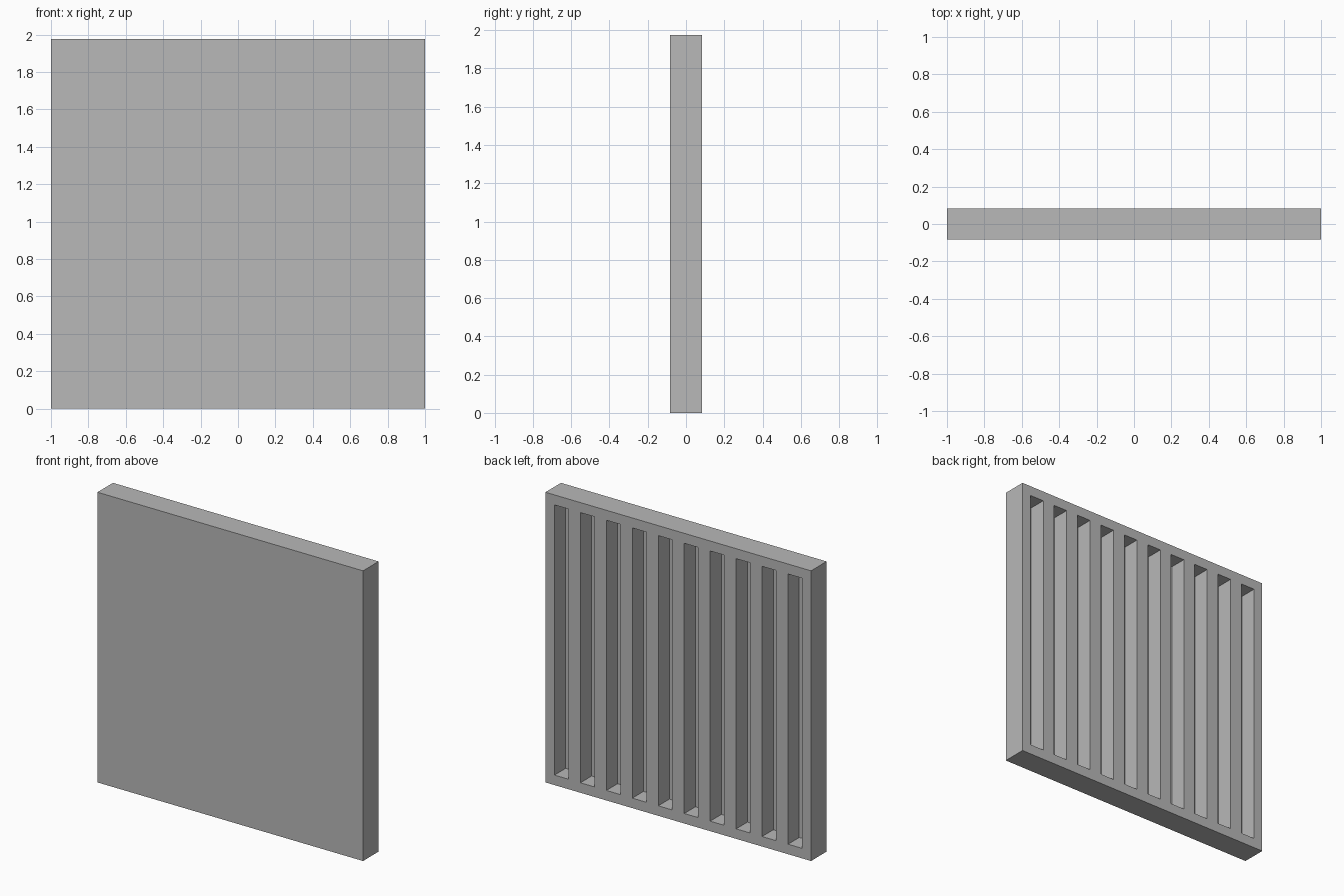
import bpy

WIDTH, DEPTH, HEIGHT = 2.0, 0.167, 1.975
SLOTS = 10
MARGIN = 0.068       # solid rim around the slots
SLOT_WIDTH = 0.105
SLOT_DEPTH = 0.12

cube = bpy.data.objects.get("Cube")
if cube:
    bpy.data.objects.remove(cube, do_unlink=True)

grey = bpy.data.materials.new("plain grey")
grey.use_nodes = True
colour = (0.48, 0.48, 0.48, 1)
grey.diffuse_color = colour
grey.node_tree.nodes["Principled BSDF"].inputs["Base Color"].default_value = colour


def box(name, size, centre):
    bpy.ops.mesh.primitive_cube_add(size=1, location=centre)
    ob = bpy.context.object
    ob.name = name
    ob.scale = size
    bpy.ops.object.transform_apply(location=False, rotation=False, scale=True)
    ob.data.materials.append(grey)
    return ob


# Solid slab with a plain front
panel = box("slotted_panel", (WIDTH, DEPTH, HEIGHT), (0, 0, HEIGHT / 2))

# Row of upright slots cut into the back, leaving ribs between them
first = -WIDTH / 2 + MARGIN + SLOT_WIDTH / 2
pitch = -2 * first / (SLOTS - 1)
cutter = box("slot_cutter", (SLOT_WIDTH, SLOT_DEPTH * 2, HEIGHT - 2 * MARGIN),
             (first, DEPTH / 2, HEIGHT / 2))
row = cutter.modifiers.new("slot row", "ARRAY")
row.count = SLOTS
row.use_relative_offset = False
row.use_constant_offset = True
row.constant_offset_displace = (pitch, 0, 0)
bpy.ops.object.modifier_apply(modifier=row.name)

cut = panel.modifiers.new("slots", "BOOLEAN")
cut.operation = "DIFFERENCE"
cut.solver = "EXACT"
cut.object = cutter
bpy.ops.object.select_all(action="DESELECT")
panel.select_set(True)
bpy.context.view_layer.objects.active = panel
bpy.ops.object.modifier_apply(modifier=cut.name)
bpy.data.objects.remove(cutter, do_unlink=True)
